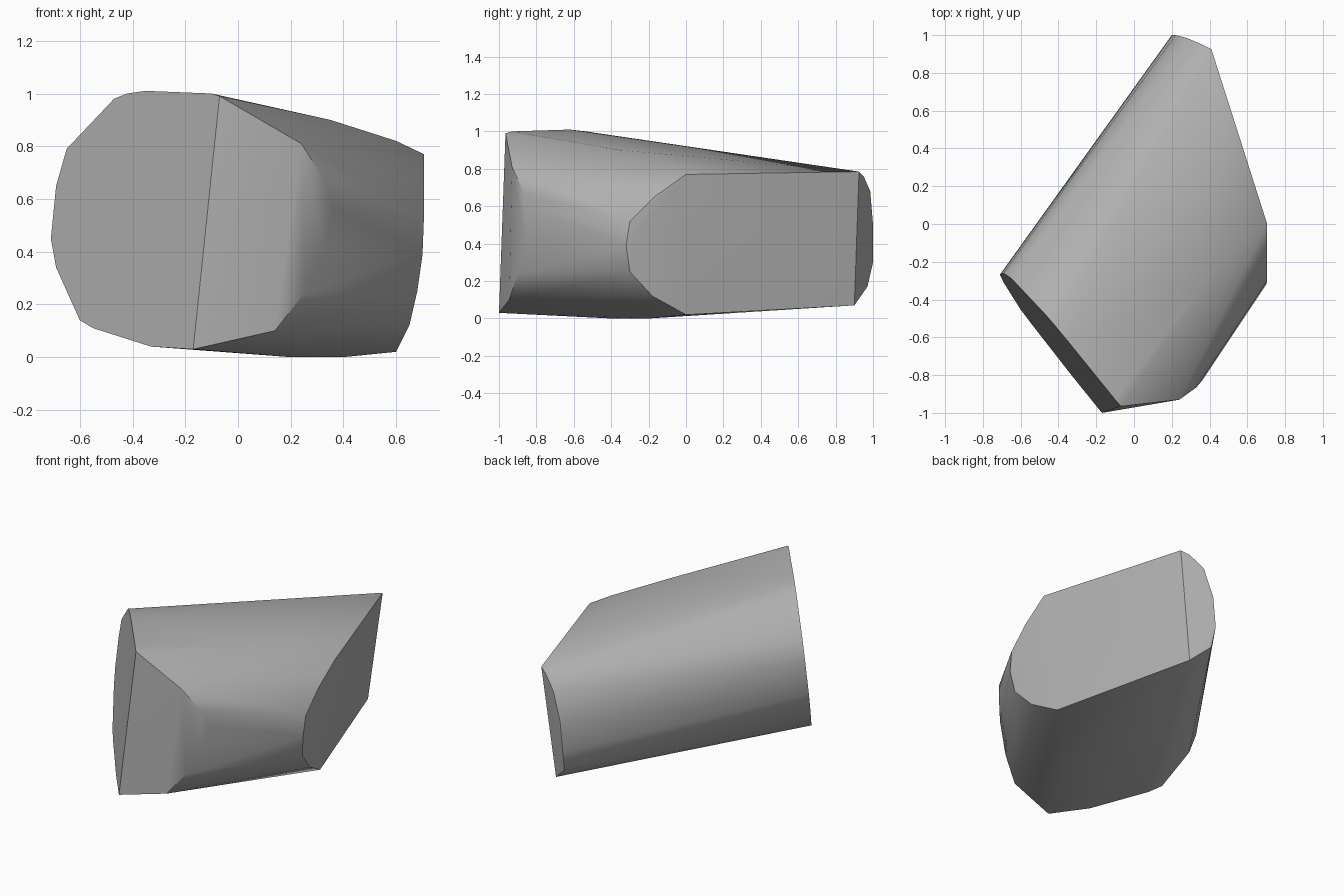
import bpy, bmesh, math

cube = bpy.data.objects.get("Cube")
if cube:
    bpy.data.objects.remove(cube)

# Flat broken face on the front: outline in x and z, depth from its plane
cut_outline = [(-.1, 1), (-.35, 1.01), (-.42, 1), (-.47, .98), (-.65, .79),
               (-.69, .65), (-.71, .45), (-.69, .34), (-.6, .14),
               (-.55, .11), (-.33, .04)]
points = [(x, -1 - 1.23 * (x + .17) + .161 * (z - .03), z) for x, z in cut_outline]

# Narrow front facet and its rounded shoulder
points += [(-.07, -.965, .99), (-.17, -1, .03), (.24, -.93, .81), (.14, -.945, .1),
           (.33, -.865, .67), (.36, -.83, .57), (.33, -.855, .42), (.25, -.9, .24)]

# Side facet with a curved front edge
points += [(.705, 0, .77), (.705, -.17, .65), (.705, -.3, .52), (.7, -.32, .39),
           (.68, -.3, .25), (.65, -.18, .12), (.6, 0, .02)]

# Narrow back facet with a curved outer edge
points += [(.41, .925, .785), (.36, .95, .76), (.28, .985, .68), (.22, 1, .5),
           (.2, 1, .3), (.21, .97, .17), (.32, .9, .07)]

# Gentle crown on the top and belly underneath
points += [(.35, -.35, .9), (.6, -.08, .82), (.4, -.2, 0), (.2, -.4, 0)]

mesh = bpy.data.meshes.new("rock")
bm = bmesh.new()
for p in points:
    bm.verts.new(p)
result = bmesh.ops.convex_hull(bm, input=bm.verts)
loose = [v for v in bm.verts if not v.link_faces]
bmesh.ops.delete(bm, geom=loose, context='VERTS')

# Merge nearly coplanar triangles into clean facets
bmesh.ops.dissolve_limit(bm, angle_limit=math.radians(3),
                         verts=bm.verts, edges=bm.edges)
bmesh.ops.recalc_face_normals(bm, faces=bm.faces)
bm.to_mesh(mesh)
bm.free()

rock = bpy.data.objects.new("rock", mesh)
bpy.context.collection.objects.link(rock)

# Stone material
stone = bpy.data.materials.new("grey_stone")
stone.use_nodes = True
colour = (.45, .45, .45, 1)
stone.diffuse_color = colour
stone.node_tree.nodes["Principled BSDF"].inputs["Base Color"].default_value = colour
mesh.materials.append(stone)

# Soft rounding between shallow facets, crisp broken edges
bpy.ops.object.select_all(action='DESELECT')
rock.select_set(True)
bpy.context.view_layer.objects.active = rock
bpy.ops.object.shade_smooth_by_angle(angle=math.radians(32))
